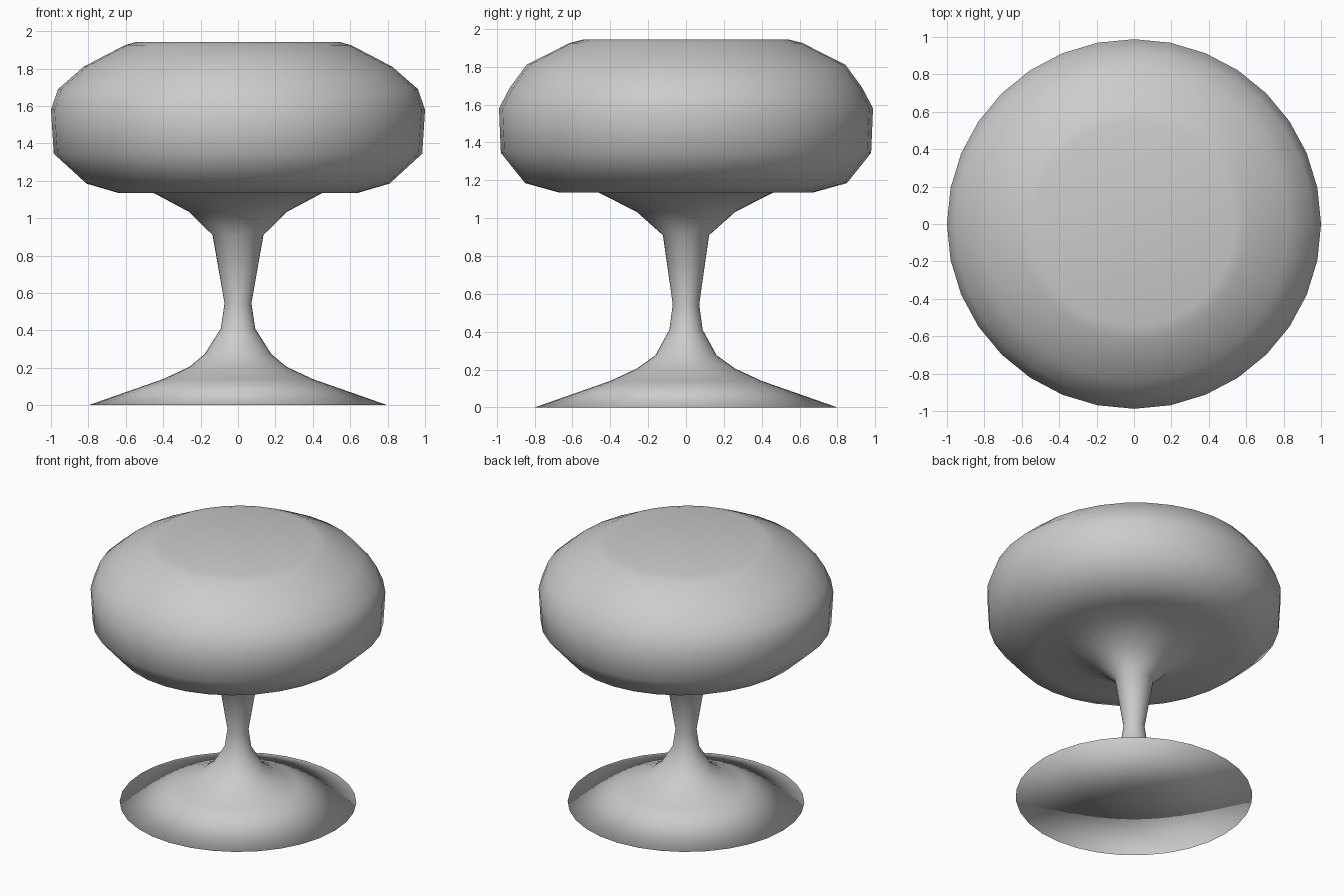
import bpy, bmesh, math

if "Cube" in bpy.data.objects:
    bpy.data.objects.remove(bpy.data.objects["Cube"])

SIDES = 32


def lathe(name, rings):
    """Skin stacked elliptical rings (x radius, y radius, z) and cap both ends."""
    bm = bmesh.new()
    loops = []
    for rx, ry, z in rings:
        loops.append([bm.verts.new((rx * math.cos(2 * math.pi * i / SIDES),
                                    ry * math.sin(2 * math.pi * i / SIDES), z))
                      for i in range(SIDES)])
    for a, b in zip(loops, loops[1:]):
        for i in range(SIDES):
            j = (i + 1) % SIDES
            bm.faces.new((a[i], a[j], b[j], b[i]))
    # Caps fan out from a centre vertex
    for loop, z in ((loops[0], rings[0][2]), (loops[-1], rings[-1][2])):
        centre = bm.verts.new((0, 0, z))
        for i in range(SIDES):
            bm.faces.new((loop[i], loop[(i + 1) % SIDES], centre))
    bmesh.ops.recalc_face_normals(bm, faces=bm.faces[:])
    mesh = bpy.data.meshes.new(name)
    bm.to_mesh(mesh)
    bm.free()
    mesh.shade_smooth()
    obj = bpy.data.objects.new(name, mesh)
    bpy.context.collection.objects.link(obj)
    return obj


# Flared foot
foot = [(0.80, 0.80, 0.0), (0.40, 0.40, 0.14), (0.26, 0.26, 0.205)]
# Waisted stem, opening out under the seat
stem = [(0.177, 0.162, 0.275), (0.092, 0.088, 0.41), (0.072, 0.07, 0.545),
        (0.136, 0.122, 0.91), (0.26, 0.26, 1.033), (0.455, 0.465, 1.137)]
# Thick cushion seat with a flat top
seat = [(0.64, 0.67, 1.135), (0.81, 0.85, 1.185), (0.985, 0.978, 1.345),
        (1.0, 0.988, 1.58), (0.962, 0.93, 1.69), (0.825, 0.842, 1.81),
        (0.605, 0.615, 1.925), (0.54, 0.545, 1.943)]

# The stool is one continuous turned shell
lathe("pedestal_stool", foot + stem + seat)
